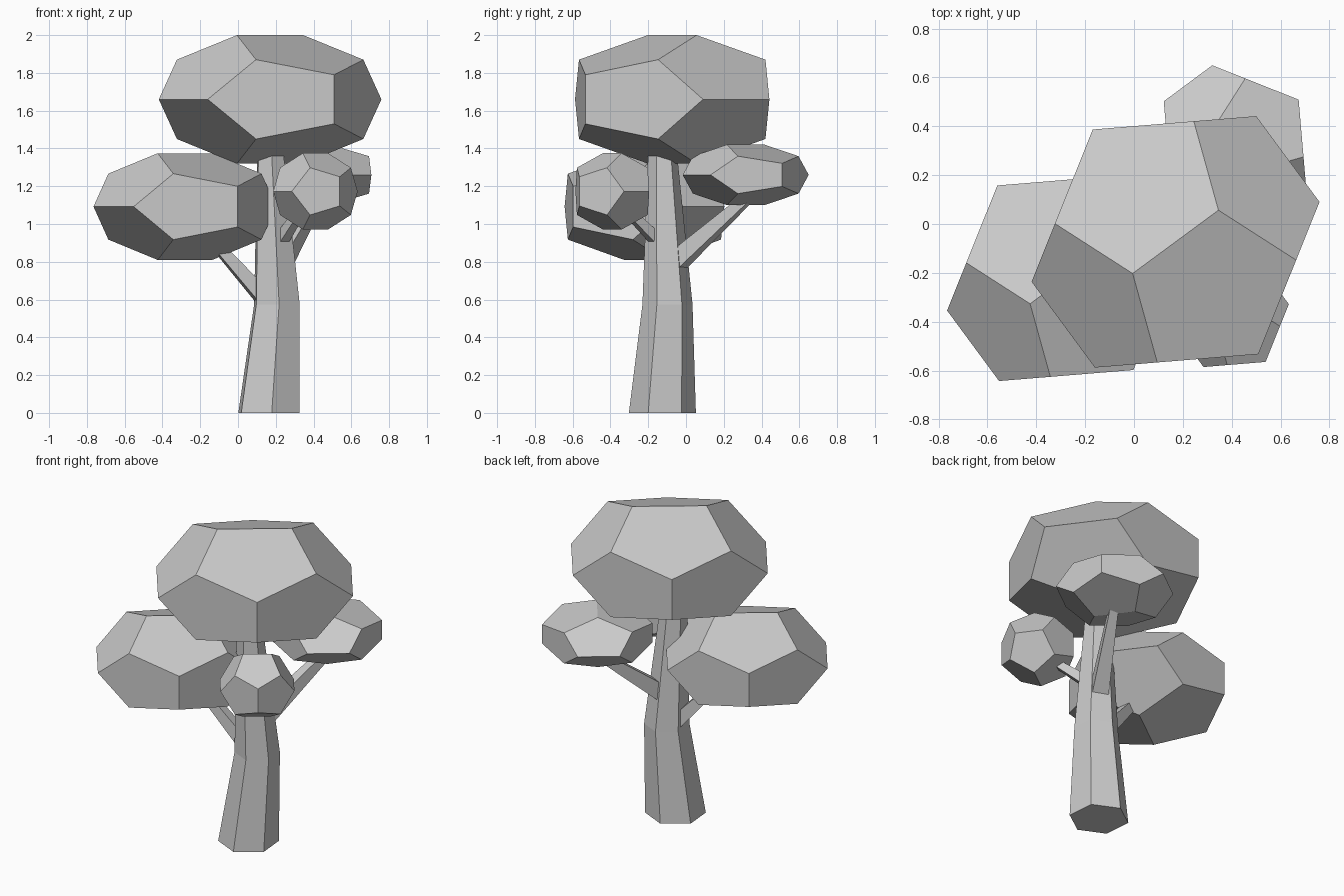
import bpy, bmesh, math
from itertools import product
from mathutils import Vector, Matrix

if "Cube" in bpy.data.objects:
    bpy.data.objects.remove(bpy.data.objects["Cube"], do_unlink=True)

grey = bpy.data.materials.new("plain_grey")
grey.use_nodes = True
grey.diffuse_color = (0.6, 0.6, 0.6, 1)
grey.node_tree.nodes["Principled BSDF"].inputs["Base Color"].default_value = grey.diffuse_color


def finish(name, bm):
    bmesh.ops.recalc_face_normals(bm, faces=bm.faces)
    mesh = bpy.data.meshes.new(name)
    bm.to_mesh(mesh)
    bm.free()
    mesh.materials.append(grey)
    obj = bpy.data.objects.new(name, mesh)
    bpy.context.collection.objects.link(obj)
    return obj


def crown(name, centre, width, height, turn):
    """Flattened dodecahedron with one edge uppermost."""
    phi = (1 + math.sqrt(5)) / 2
    points = [Vector(p) for p in product((-1, 1), repeat=3)]
    for a, b in product((-1 / phi, 1 / phi), (-phi, phi)):
        points += [Vector((0, a, b)), Vector((a, b, 0)), Vector((b, 0, a))]
    bm = bmesh.new()
    for p in points:
        bm.verts.new(p)
    bmesh.ops.convex_hull(bm, input=bm.verts)
    bmesh.ops.dissolve_limit(bm, angle_limit=math.radians(2), verts=bm.verts, edges=bm.edges)
    place = (Matrix.Translation(centre) @ Matrix.Rotation(math.radians(turn), 4, "Z")
             @ Matrix.Diagonal((width, width, height, 1)))
    bm.transform(place)
    return finish(name, bm)


def trunk(name, rings, sides=6, turn=35):
    """Bent tapering prism through level rings of (x, y, z, radius)."""
    bm = bmesh.new()
    loops = []
    for x, y, z, r in rings:
        angles = [math.radians(turn) + math.tau * i / sides for i in range(sides)]
        loops.append([bm.verts.new((x + r * math.cos(a), y + r * math.sin(a), z)) for a in angles])
    for low, high in zip(loops, loops[1:]):
        for i in range(sides):
            j = (i + 1) % sides
            bm.faces.new((low[i], low[j], high[j], high[i]))
    bm.faces.new(loops[0][::-1])
    bm.faces.new(loops[-1])
    return finish(name, bm)


def branch(name, start, end, r_start, r_end):
    """Four-sided tapering limb between two points."""
    start, end = Vector(start), Vector(end)
    axis = end - start
    bm = bmesh.new()
    bmesh.ops.create_cone(bm, cap_ends=True, segments=4, radius1=r_start,
                          radius2=r_end, depth=axis.length)
    bm.transform(Matrix.Translation((start + end) / 2)
                 @ axis.to_track_quat("Z", "Y").to_matrix().to_4x4()
                 @ Matrix.Rotation(math.radians(45), 4, "Z"))
    return finish(name, bm)


# Trunk and limbs
trunk("trunk", [(0.163, -0.125, 0, 0.178), (0.206, -0.098, 0.575, 0.133), (0.17, -0.125, 1.4, 0.075)])
branch("right_branch", (0.17, -0.09, 0.57), (-0.15, -0.17, 0.93), 0.06, 0.035)
branch("back_branch", (0.225, -0.05, 0.80), (0.43, 0.33, 1.14), 0.07, 0.035)
branch("front_branch", (0.2, -0.11, 0.87), (0.33, -0.31, 1.07), 0.045, 0.03)

# Foliage masses
crown("top_foliage", (0.17, -0.073, 1.66), 0.353, 0.21, -53.6)
crown("right_foliage", (-0.281, -0.22, 1.092), 0.29, 0.1745, -53.6)
crown("front_foliage", (0.41, -0.39, 1.173), 0.134, 0.125, -53.6)
crown("back_foliage", (0.414, 0.316, 1.26), 0.2, 0.099, 36.6)
